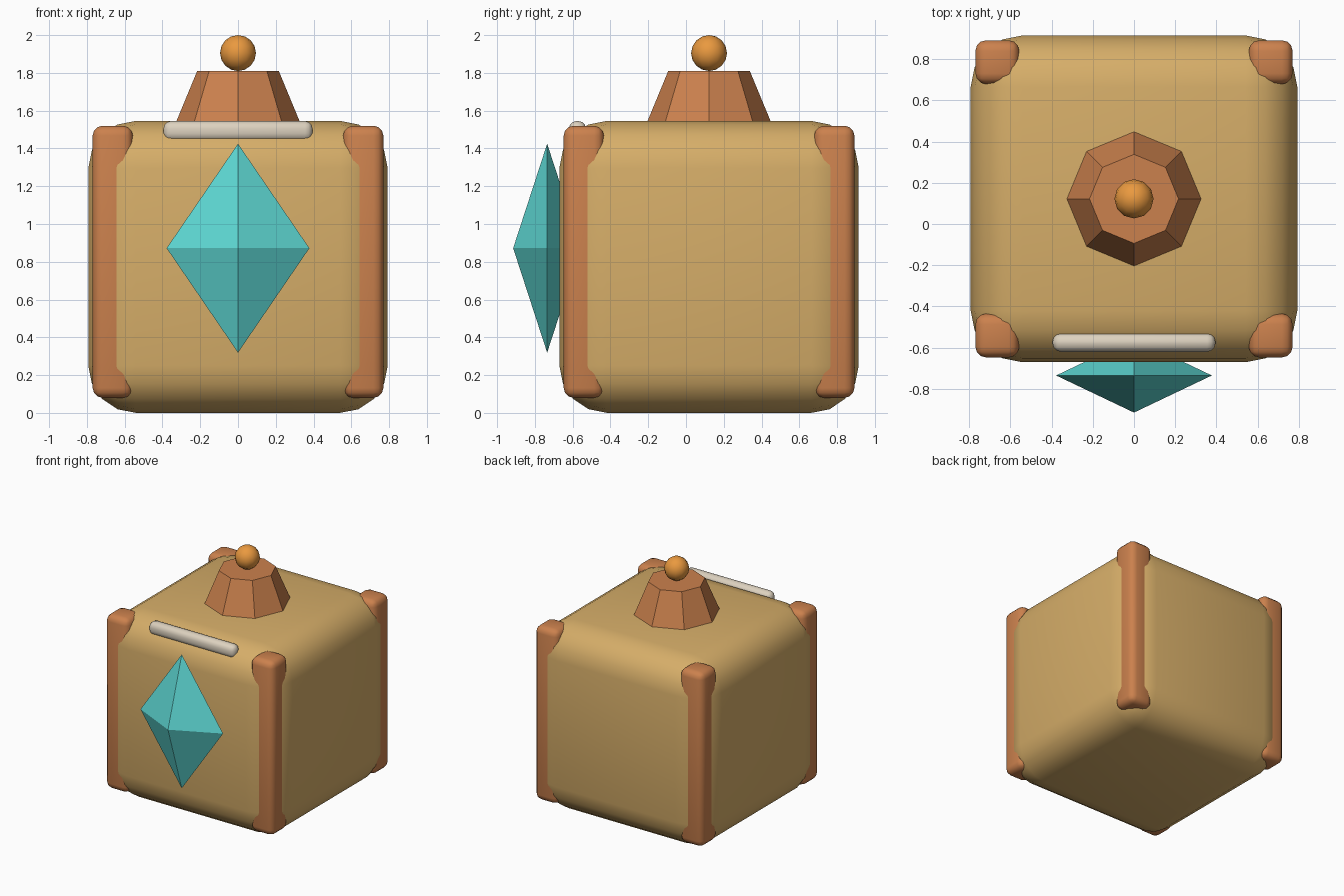
import bpy, math

if "Cube" in bpy.data.objects:
    bpy.data.objects.remove(bpy.data.objects["Cube"])

BODY_Y = 0.122  # centre of the box; the crystal sticks out in front


def material(name, rgb):
    m = bpy.data.materials.new(name)
    m.diffuse_color = (*rgb, 1)
    m.use_nodes = True
    m.node_tree.nodes["Principled BSDF"].inputs["Base Color"].default_value = m.diffuse_color
    return m


TAN = material("tan", (0.67, 0.42, 0.14))
COPPER = material("copper", (0.60, 0.22, 0.075))
CYAN = material("cyan", (0.11, 0.68, 0.65))
CREAM = material("cream", (0.72, 0.64, 0.52))
ORANGE = material("orange", (0.82, 0.32, 0.05))


def finish(name, mat, smooth=False):
    ob = bpy.context.object
    ob.name = name
    ob.data.materials.append(mat)
    if smooth:
        bpy.ops.object.shade_smooth_by_angle(angle=math.radians(40))
    return ob


def rounded_box(name, loc, size, radius, segments, mat):
    bpy.ops.mesh.primitive_cube_add(size=1, location=loc)
    ob = bpy.context.object
    ob.scale = size
    bpy.ops.object.transform_apply(location=False, rotation=False, scale=True)
    bevel = ob.modifiers.new("round", 'BEVEL')
    bevel.width = radius
    bevel.segments = segments
    bevel.limit_method = 'NONE'
    bpy.ops.object.modifier_apply(modifier="round")
    return finish(name, mat, True)


# Main rounded body
rounded_box("body", (0, BODY_Y, 0.773), (1.585, 1.585, 1.545), 0.25, 4, TAN)

# Four corner posts
for sx, side in ((-1, "left"), (1, "right")):
    for sy, end in ((-1, "front"), (1, "back")):
        rounded_box(f"{end}_{side}_post", (sx * 0.663, BODY_Y + sy * 0.663, 0.80),
                    (0.213, 0.213, 1.44), 0.052, 3, COPPER)

# Pale bar along the front top edge
rounded_box("front_bar", (0, -0.575, 1.492), (0.79, 0.09, 0.106), 0.04, 3, CREAM)

# Eight-sided lid cap, with corners on the axes
bpy.ops.mesh.primitive_cone_add(vertices=8, radius1=0.334, radius2=0.216, depth=0.285,
                                location=(0, BODY_Y, 1.6675))
finish("lid_cap", COPPER)

# Round knob
bpy.ops.mesh.primitive_uv_sphere_add(segments=12, ring_count=8, radius=0.095,
                                     location=(0, BODY_Y, 1.905))
finish("knob", ORANGE, True)

# Faceted crystal on the front: octahedron from a four-sided, two-ring sphere
bpy.ops.mesh.primitive_uv_sphere_add(segments=4, ring_count=2, radius=1,
                                     location=(0, -0.735, 0.872))
bpy.context.object.scale = (0.378, 0.18, 0.553)
if len(bpy.context.object.data.vertices) != 6:
    # Fallback: two mirrored pyramids
    import bmesh
    bm = bmesh.new()
    ring = [bm.verts.new(p) for p in ((1, 0, 0), (0, 1, 0), (-1, 0, 0), (0, -1, 0))]
    for z in (1, -1):
        tip = bm.verts.new((0, 0, z))
        for i in range(4):
            bm.faces.new((ring[i], ring[(i + 1) % 4], tip))
    bmesh.ops.recalc_face_normals(bm, faces=bm.faces)
    bm.to_mesh(bpy.context.object.data)
    bm.free()
bpy.ops.object.transform_apply(location=False, rotation=False, scale=True)
finish("crystal", CYAN)
